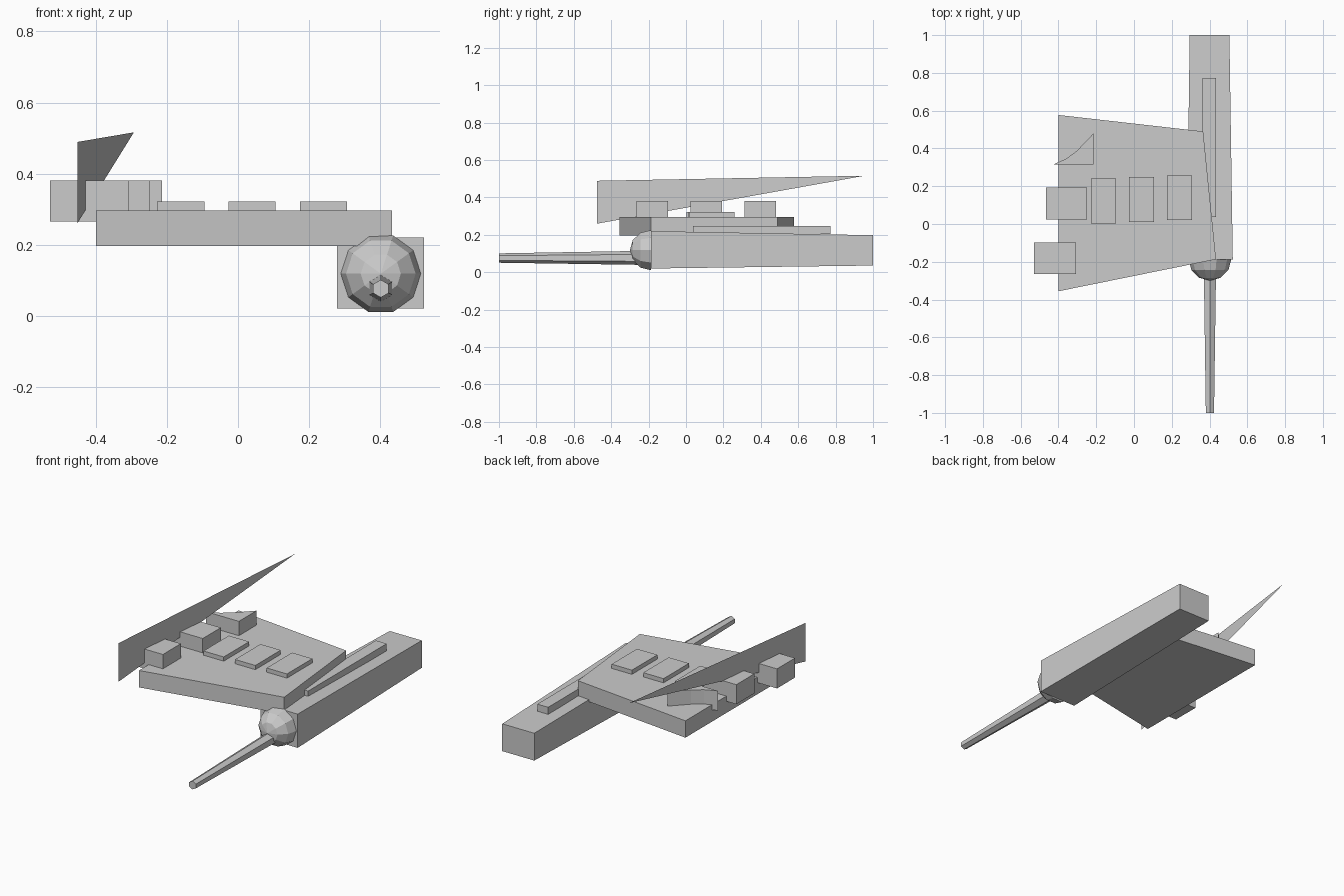
import bpy, bmesh, math
from mathutils import Matrix

if "Cube" in bpy.data.objects:
    bpy.data.objects.remove(bpy.data.objects["Cube"])


def finish(name, bm):
    bmesh.ops.recalc_face_normals(bm, faces=bm.faces)
    mesh = bpy.data.meshes.new(name)
    bm.to_mesh(mesh)
    bm.free()
    obj = bpy.data.objects.new(name, mesh)
    bpy.context.collection.objects.link(obj)
    return obj


def loft(name, lower, upper):
    """Closed solid between two matching outlines of 3D points."""
    bm = bmesh.new()
    a = [bm.verts.new(p) for p in lower]
    b = [bm.verts.new(p) for p in upper]
    n = len(a)
    bm.faces.new(a)
    bm.faces.new(b)
    for i in range(n):
        j = (i + 1) % n
        bm.faces.new((a[i], a[j], b[j], b[i]))
    return finish(name, bm)


def prism(name, outline, z0, z1):
    return loft(name, [(x, y, z0) for x, y in outline], [(x, y, z1) for x, y in outline])


def box(name, x0, x1, y0, y1, z0, z1):
    return prism(name, [(x0, y0), (x1, y0), (x1, y1), (x0, y1)], z0, z1)


def ring(x, z, y, r, sides):
    """Ring facing y, with a vertex at the top."""
    return [(x + r * math.sin(math.tau * i / sides), y, z + r * math.cos(math.tau * i / sides))
            for i in range(sides)]


def rect(x0, x1, y, z0, z1):
    return [(x0, y, z0), (x1, y, z0), (x1, y, z1), (x0, y, z1)]


# Long tapered body
loft("main_body", rect(0.279, 0.523, -0.188, 0.02, 0.22), rect(0.295, 0.505, 1.0, 0.036, 0.198))
box("body_top_strip", 0.363, 0.434, 0.037, 0.773, 0.205, 0.247)

# Side wing plate
prism("wing_plate", [(-0.40, -0.356), (0.434, -0.187), (0.366, 0.49), (-0.40, 0.577)], 0.196, 0.296)

# Raised panels on the wing
for i in range(3):
    x, y = -0.228 + 0.201 * i, 0.002 + 0.009 * i
    box(f"wing_panel_{i + 1}", x, x + 0.133, y, y + 0.238, 0.285, 0.321)

# Wing edge blocks, the last one with a hollowed rear corner
box("edge_block_1", -0.529, -0.307, -0.265, -0.097, 0.265, 0.381)
box("edge_block_2", -0.465, -0.248, 0.024, 0.193, 0.265, 0.381)
prism("edge_block_3", [(-0.43, 0.314), (-0.214, 0.314), (-0.214, 0.48),
                       (-0.304, 0.386), (-0.36, 0.345)], 0.265, 0.381)

# Thin triangular fin
bm = bmesh.new()
bm.faces.new([bm.verts.new(p) for p in
              ((-0.452, -0.475, 0.26), (-0.293, 0.955, 0.516), (-0.452, -0.475, 0.489))])
finish("fin", bm)

# Half-ball turret on the nose
bm = bmesh.new()
bmesh.ops.create_uvsphere(bm, u_segments=10, v_segments=6, radius=0.113)
low = [v for v in bm.verts if v.co.z < -0.01]
bmesh.ops.delete(bm, geom=low, context='VERTS')
bmesh.ops.holes_fill(bm, edges=[e for e in bm.edges if e.is_boundary])
bm.transform(Matrix.Translation((0.402, -0.187, 0.118)) @ Matrix.Rotation(math.radians(90), 4, 'X')
             @ Matrix.Rotation(math.radians(90), 4, 'Z'))
finish("nose_turret", bm)

# Tapered six-sided barrel
loft("barrel", ring(0.402, 0.077, -0.2, 0.038, 6), ring(0.402, 0.076, -1.0, 0.025, 6))
